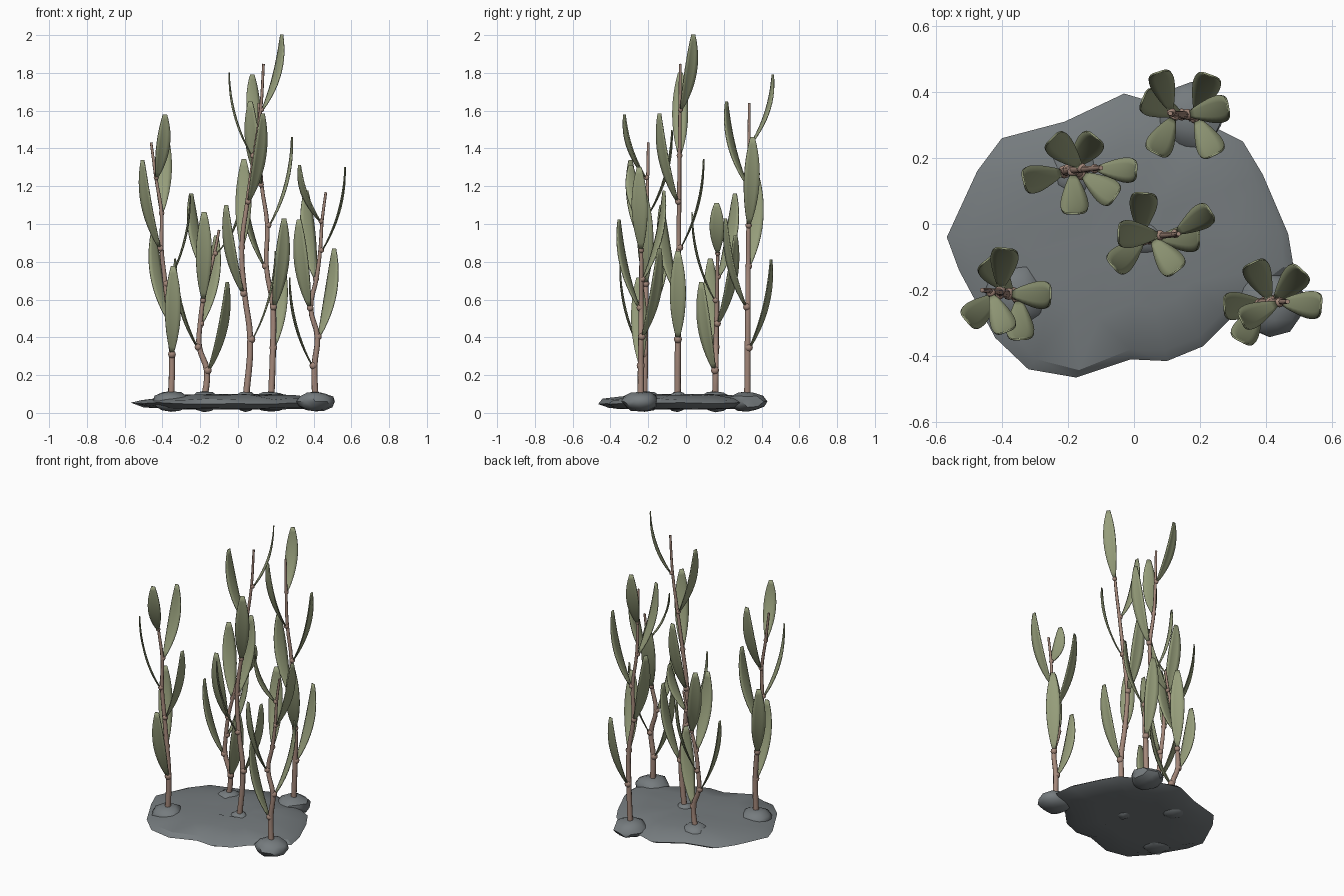
import bpy
import bmesh
import random
from math import sin, cos, pi, radians
from mathutils import Vector

random.seed(4)
if "Cube" in bpy.data.objects:
    bpy.data.objects.remove(bpy.data.objects["Cube"])


def material(name, rgb):
    mat = bpy.data.materials.new(name)
    mat.use_nodes = True
    mat.diffuse_color = (*rgb, 1)
    mat.node_tree.nodes["Principled BSDF"].inputs["Base Color"].default_value = (*rgb, 1)
    return mat


LEAF = material("sage_green", (0.31, 0.345, 0.2))
STEM = material("dusty_brown", (0.37, 0.245, 0.195))
ROCK = material("slate_grey", (0.18, 0.2, 0.21))


def add_mesh(name, bm, mat, angle=40):
    bmesh.ops.recalc_face_normals(bm, faces=bm.faces)
    mesh = bpy.data.meshes.new(name)
    bm.to_mesh(mesh)
    bm.free()
    mesh.materials.append(mat)
    obj = bpy.data.objects.new(name, mesh)
    bpy.context.collection.objects.link(obj)
    bpy.ops.object.select_all(action='DESELECT')
    obj.select_set(True)
    bpy.context.view_layer.objects.active = obj
    bpy.ops.object.shade_smooth_by_angle(angle=radians(angle))
    return obj


def bridge_rings(bm, rings, closed=True):
    for low, high in zip(rings, rings[1:]):
        n = len(low)
        for i in range(n if closed else n - 1):
            j = (i + 1) % n
            bm.faces.new((low[i], low[j], high[j], high[i]))


# Flat slab: one outline scaled into rings
def slab():
    outline = [(-.567, -.04), (-.475, .16), (-.4, .26), (-.21, .31), (-.03, .395),
               (.09, .36), (.25, .29), (.33, .25), (.39, .15), (.467, -.03),
               (.485, -.14), (.29, -.29), (.21, -.37), (.1, -.415), (-.01, -.41),
               (-.175, -.465), (-.32, -.44), (-.42, -.345), (-.53, -.14)]
    bm = bmesh.new()
    rings = []
    for scale, z in ((.5, .022), (.86, .025), (1, .05), (.93, .072), (.6, .092), (.25, .097)):
        ring = []
        for x, y in outline:
            s = scale if scale == 1 else scale * random.uniform(.97, 1.03)
            ring.append(bm.verts.new((x * s, y * s, z + random.uniform(-.005, .005))))
        rings.append(ring)
    bridge_rings(bm, rings)
    bm.faces.new(rings[0])
    bm.faces.new(rings[-1])
    add_mesh("rock_slab", bm, ROCK, 30)


# Squashed stone at the foot of a stem
def stone(name, x, y, radius):
    bm = bmesh.new()
    bmesh.ops.create_icosphere(bm, subdivisions=2, radius=1)
    for v in bm.verts:
        lump = random.uniform(.9, 1.08)
        v.co = Vector((x + v.co.x * radius * lump, y + v.co.y * radius * lump,
                       .06 + v.co.z * .056 * min(lump, 1.04)))
    add_mesh(name, bm, ROCK)


# Tapered bending stem
def stem(name, points):
    curve = bpy.data.curves.new(name, 'CURVE')
    curve.dimensions = '3D'
    curve.bevel_depth = .0175
    curve.bevel_resolution = 2
    curve.resolution_u = 4
    curve.use_fill_caps = True
    spline = curve.splines.new('BEZIER')
    spline.bezier_points.add(len(points) - 1)
    for i, (bp, p) in enumerate(zip(spline.bezier_points, points)):
        bp.co = p
        bp.handle_left_type = bp.handle_right_type = 'AUTO'
        bp.radius = 1 - .6 * i / (len(points) - 1)
    helper = bpy.data.objects.new(name + "_path", curve)
    bpy.context.collection.objects.link(helper)
    graph = bpy.context.evaluated_depsgraph_get()
    mesh = bpy.data.meshes.new_from_object(helper.evaluated_get(graph))
    bm = bmesh.new()
    bm.from_mesh(mesh)
    bmesh.ops.remove_doubles(bm, verts=bm.verts, dist=.0001)
    bpy.data.objects.remove(helper)
    add_mesh(name, bm, STEM, 75)


def knob(name, centre, radius):
    bm = bmesh.new()
    bmesh.ops.create_uvsphere(bm, u_segments=10, v_segments=6, radius=radius)
    bmesh.ops.translate(bm, verts=bm.verts, vec=centre)
    add_mesh(name, bm, STEM, 60)


# Long blade that swings outward, then rises
def leaf(name, root, heading, length, width):
    out = Vector((cos(heading), sin(heading), 0))
    side = Vector((-out.y, out.x, 0))
    bm = bmesh.new()
    rows = []
    steps = 12
    for i in range(steps + 1):
        t = i / steps
        half = width / 2 * sin(pi * (.03 + .91 * t)) ** .75
        reach = .012 + .12 * (1 - (1 - t) ** 2.2)
        centre = root + out * reach + Vector((0, 0, length * t))
        rows.append([bm.verts.new(centre + side * half * u - out * .006 * (1 - u * u) * sin(pi * t))
                     for u in (-1, -.5, 0, .5, 1)])
    bridge_rings(bm, rows, closed=False)
    obj = add_mesh(name, bm, LEAF, 60)
    shell = obj.modifiers.new("thickness", 'SOLIDIFY')
    shell.thickness = .006
    shell.offset = 0


# Stem with evenly spaced joints; leaves turn by the golden angle plus a small sway
def plant(label, y_low, y_high, first, step, turn, xs, sway, stone_radius):
    heights = [.06] + [first + step * k for k in range(len(xs) - 1)]
    points = [Vector((x, y_low + (y_high - y_low) * i / (len(xs) - 1), z))
              for i, (x, z) in enumerate(zip(xs, heights))]
    stone(label + "_stone", xs[0], y_low, stone_radius)
    stem(label + "_stem", points)
    joints = points[1:-1]
    for k, p in enumerate(joints):
        length, width = .467, .084
        if k == len(joints) - 1:
            length, width = .13 + 1.1 * step, .076
        elif k == len(joints) - 2:
            length = .44
        heading = radians(turn - 137.5 * k + sway[k])
        bulge = Vector((cos(heading), sin(heading), 0)) * .006
        knob(f"{label}_joint_{k}", p + bulge, .0215 - .0015 * k)
        leaf(f"{label}_leaf_{k}", p, heading, length, width)


slab()
plant("left_front", -.22, -.2, .31, .187, -87,
      (-.355, -.35, -.365, -.385, -.405, -.405, -.435, -.46), (0, -6, 0, 0, 0, -14), .1)
plant("left_back", .155, .17, .225, .124, -35,
      (-.18, -.165, -.205, -.2, -.185, -.155, -.125, -.1), (0, 6, 0, 0, 0, 0), .085)
plant("middle", -.045, -.03, .39, .243, 0,
      (.04, .065, .035, .02, .05, .085, .12, .135), (0, 0, 0, 0, 8, 0), .06)
plant("back", .325, .335, .345, .216, 70,
      (.175, .185, .185, .15, .155, .125, .115, .11), (0, 4, 3, -8, 3, 5), .1)
plant("right_front", -.24, -.235, .25, .153, 185,
      (.41, .405, .42, .385, .415, .435, .445, .465), (0, 0, -28, -18, 0, -12), .1)
